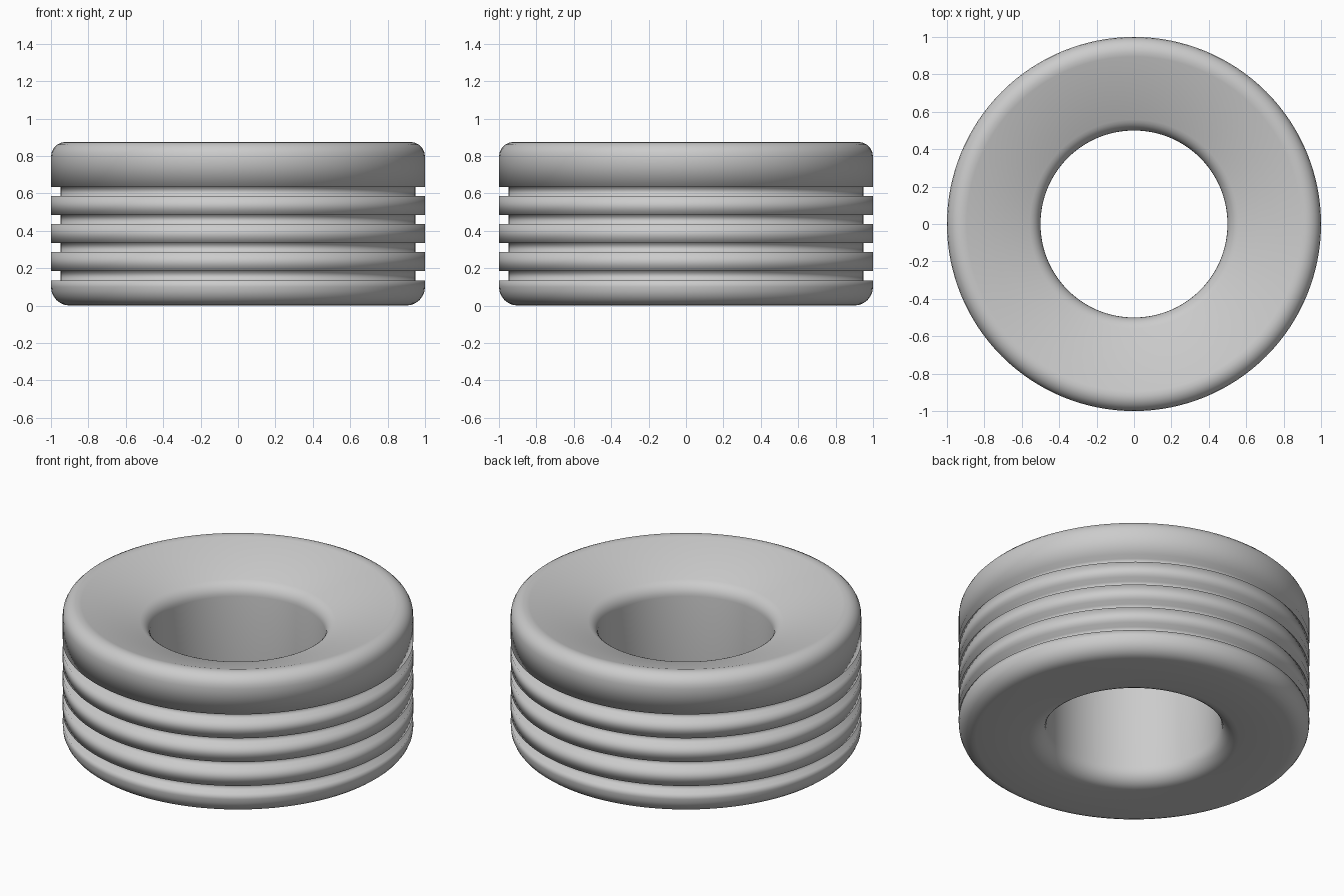
import bpy, bmesh
from math import sin, cos, radians, tau

if "Cube" in bpy.data.objects:
    bpy.data.objects.remove(bpy.data.objects["Cube"])

SEGMENTS = 128


def arc(cr, cz, rad, a0, a1, steps=6):
    """Points of a fillet in the (radius, height) plane."""
    angles = [radians(a0 + (a1 - a0) * i / steps) for i in range(steps + 1)]
    return [(cr + rad * cos(a), cz + rad * sin(a)) for a in angles]


def lathe(name, profile):
    """Revolve a closed profile around z."""
    bm = bmesh.new()
    rings = []
    for i in range(SEGMENTS):
        a = tau * i / SEGMENTS
        rings.append([bm.verts.new((r * cos(a), r * sin(a), z)) for r, z in profile])
    n = len(profile)
    for i in range(SEGMENTS):
        p, q = rings[i], rings[(i + 1) % SEGMENTS]
        for j in range(n):
            k = (j + 1) % n
            bm.faces.new((p[j], q[j], q[k], p[k]))
    bmesh.ops.recalc_face_normals(bm, faces=bm.faces)
    mesh = bpy.data.meshes.new(name)
    bm.to_mesh(mesh)
    bm.free()
    for poly in mesh.polygons:
        poly.use_smooth = True
    obj = bpy.data.objects.new(name, mesh)
    bpy.context.collection.objects.link(obj)
    return obj


# Flat underside with rounded inner and outer edges
profile = arc(0.6, 0.1, 0.1, 180, 270) + arc(0.9, 0.1, 0.1, 270, 360)

# Four square grooves around the outer wall
for i in range(4):
    z = 0.135 + 0.15 * i
    profile += [(1.0, z), (0.95, z), (0.95, z + 0.05), (1.0, z + 0.05)]

# Rounded rim, conical dished top, rounded lip into the bore
profile += arc(0.92, 0.795, 0.08, 0, 108.5)
profile += arc(0.585, 0.68, 0.085, 108.5, 180)

lathe("grooved_ring", profile)
